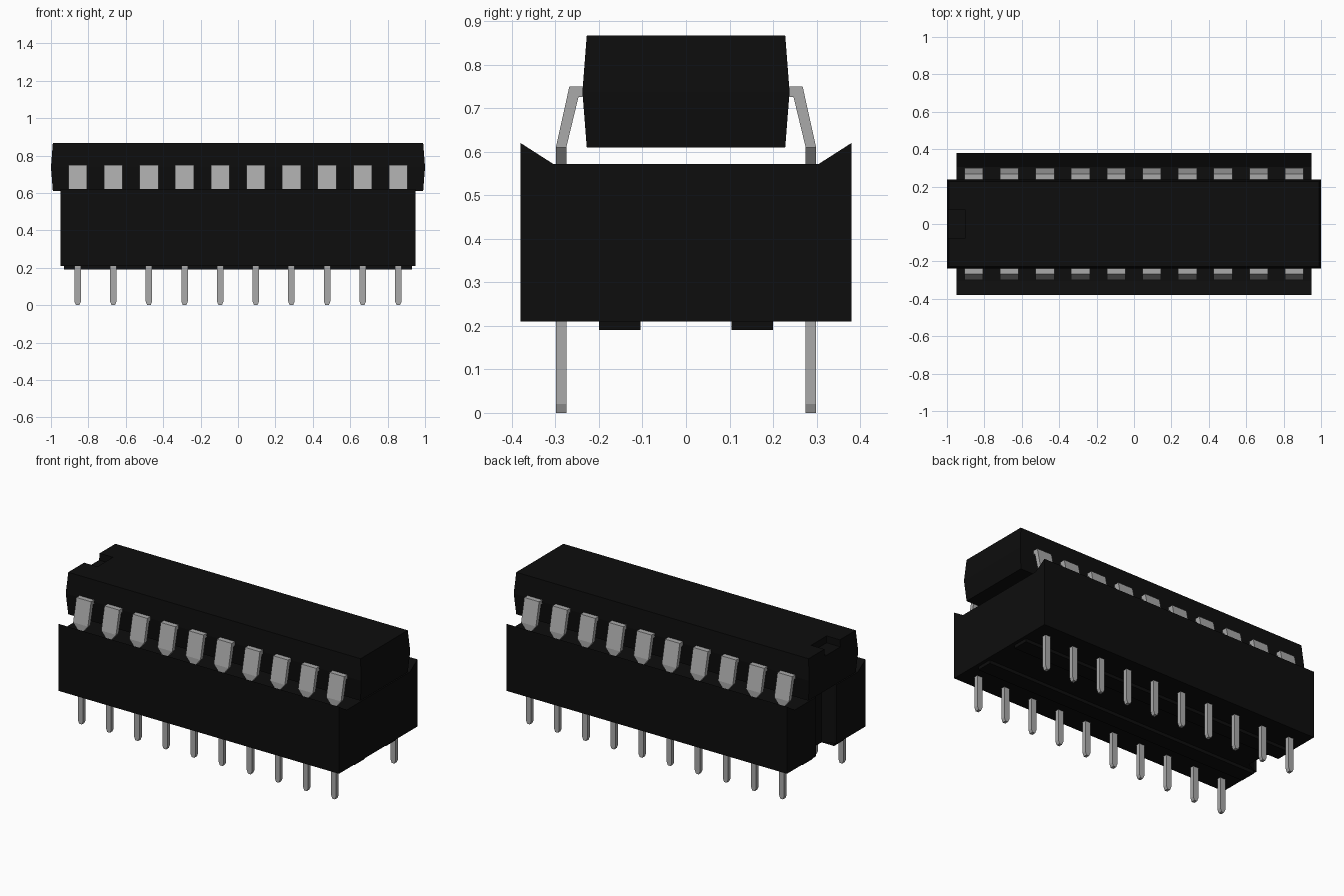
import bpy, bmesh
from math import pi

cube = bpy.data.objects.get("Cube")
if cube:
    bpy.data.objects.remove(cube, do_unlink=True)


def material(name, value, rough):
    m = bpy.data.materials.new(name)
    m.use_nodes = True
    colour = (value, value, value, 1)
    m.diffuse_color = colour
    node = m.node_tree.nodes["Principled BSDF"]
    node.inputs["Base Color"].default_value = colour
    node.inputs["Roughness"].default_value = rough
    return m


black = material("black plastic", 0.004, 0.6)
metal = material("grey metal", 0.4, 0.5)


def loft(name, rings, mat):
    """Join equal-sized rings of points into a closed solid."""
    bm = bmesh.new()
    rows = [[bm.verts.new(p) for p in ring] for ring in rings]
    n = len(rows[0])
    for a, b in zip(rows, rows[1:]):
        for i in range(n):
            j = (i + 1) % n
            bm.faces.new((a[i], a[j], b[j], b[i]))
    bm.faces.new(rows[0][::-1])
    bm.faces.new(rows[-1])
    bmesh.ops.recalc_face_normals(bm, faces=bm.faces)
    mesh = bpy.data.meshes.new(name)
    bm.to_mesh(mesh)
    bm.free()
    mesh.materials.append(mat)
    ob = bpy.data.objects.new(name, mesh)
    bpy.context.collection.objects.link(ob)
    return ob


def rect(hx, hy, z, x=0, y=0):
    return [(x - hx, y - hy, z), (x + hx, y - hy, z),
            (x + hx, y + hy, z), (x - hx, y + hy, z)]


def cut(ob, cutter):
    mod = ob.modifiers.new("notch", 'BOOLEAN')
    mod.operation = 'DIFFERENCE'
    mod.solver = 'EXACT'
    mod.object = cutter
    cutter.hide_render = True
    bpy.context.view_layer.objects.active = ob
    bpy.ops.object.modifier_apply(modifier=mod.name)
    bpy.data.objects.remove(cutter, do_unlink=True)


# Chip body with drafted sides and a shallow key notch at one end
chip = loft("chip_body", [rect(0.99, 0.228, 0.61), rect(1.0, 0.238, 0.738),
                          rect(0.99, 0.228, 0.867)], black)
cut(chip, loft("chip_notch_cutter", [rect(0.1, 0.075, 0.825, x=-1.0),
                                     rect(0.1, 0.075, 0.95, x=-1.0)], black))

# Socket with raised sloping lips and a vertical channel in the same end
half = [(0.38, 0.21), (0.38, 0.62), (0.305, 0.572)]
profile = half + [(-y, z) for y, z in reversed(half)]
socket = loft("socket_body", [[(x, y, z) for y, z in profile]
                              for x in (-0.95, 0.95)], black)
channel = [(-1.05, 0.1), (-0.93, 0.1), (-0.87, 0.07)]
channel += [(x, -y) for x, y in reversed(channel)]
cut(socket, loft("channel_cutter", [[(x, y, z) for x, y in channel]
                                    for z in (0.1, 0.8)], black))

# Standoff rails under the socket
for side, label in ((1, "back"), (-1, "front")):
    loft(f"{label}_rail", [rect(0.93, 0.048, 0.19, y=side * 0.152),
                           rect(0.93, 0.048, 0.215, y=side * 0.152)], black)

# One bent lead: outer point, inner point and half width at each bend
bends = [((0.22, 0.75), (0.22, 0.726), 0.05),
         ((0.268, 0.75), (0.247, 0.726), 0.05),
         ((0.299, 0.61), (0.275, 0.61), 0.05),
         ((0.299, 0.57), (0.275, 0.57), 0.0175),
         ((0.299, 0.02), (0.275, 0.02), 0.0175),
         ((0.299, 0.0), (0.275, 0.0), 0.009)]
lead = loft("back_lead_1", [[(-w, *o), (w, *o), (w, *i), (-w, *i)]
                            for o, i, w in bends], metal)

# Two rows of ten leads
for label, turn in (("back", 0), ("front", pi)):
    for k in range(10):
        ob = lead
        if turn or k:
            ob = bpy.data.objects.new(f"{label}_lead_{k + 1}", lead.data)
            bpy.context.collection.objects.link(ob)
        ob.location.x = (k - 4.5) * 0.1905
        ob.rotation_euler.z = turn
